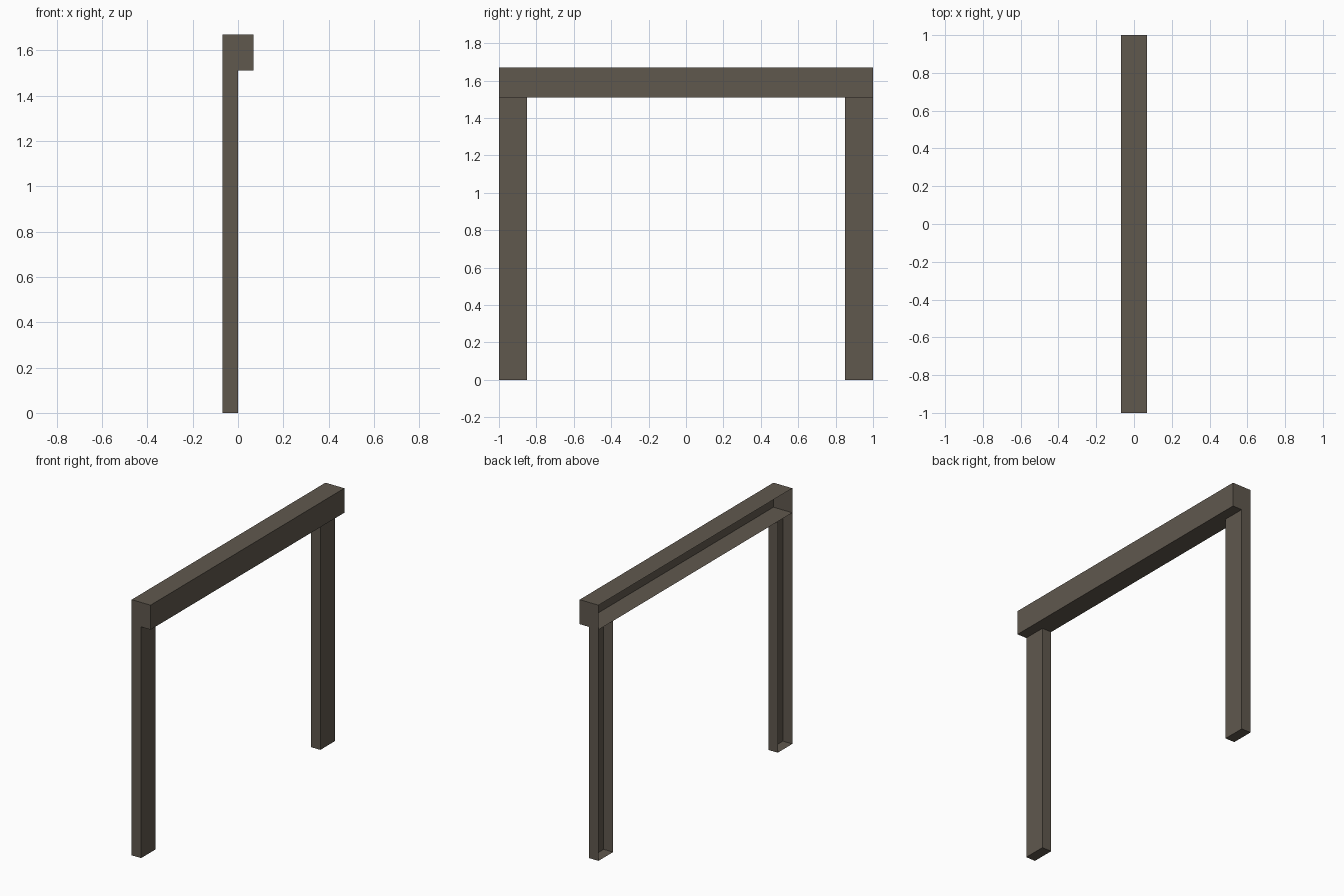
import bpy, bmesh

if "Cube" in bpy.data.objects:
    bpy.data.objects.remove(bpy.data.objects["Cube"])

# Weathered grey-brown wood
wood = bpy.data.materials.new("grey_brown_wood")
wood.diffuse_color = (0.117, 0.098, 0.076, 1.0)
wood.use_nodes = True
wood.node_tree.nodes["Principled BSDF"].inputs["Base Color"].default_value = wood.diffuse_color

HALF_X, POST_X = 0.068, 0.0       # beam half depth, front face of the posts
BEAM_Z, TOP_Z = 1.51, 1.67        # underside and top of the beam
POST_Y = 0.85                     # inner face of the posts


def shell(name, lo, hi, open_top=False):
    """Thin box shell, open on the wall side (-x) and optionally on top."""
    bm = bmesh.new()
    bmesh.ops.create_cube(bm, size=1.0)
    for v in bm.verts:
        v.co = [lo[i] + (v.co[i] + 0.5) * (hi[i] - lo[i]) for i in range(3)]
    bm.normal_update()
    gone = [f for f in bm.faces
            if f.normal.x < -0.9 or (open_top and f.normal.z > 0.9)]
    bmesh.ops.delete(bm, geom=gone, context='FACES')
    mesh = bpy.data.meshes.new(name)
    bm.to_mesh(mesh)
    bm.free()
    mesh.materials.append(wood)
    obj = bpy.data.objects.new(name, mesh)
    bpy.context.collection.objects.link(obj)
    return obj


# Lintel beam across the top
shell("lintel_beam", (-HALF_X, -1, BEAM_Z), (HALF_X, 1, TOP_Z))

# Two side posts, closed above by the underside of the beam
for name, y0, y1 in (("left_post", -1, -POST_Y), ("right_post", POST_Y, 1)):
    shell(name, (-HALF_X, y0, 0), (POST_X, y1, BEAM_Z), open_top=True)
